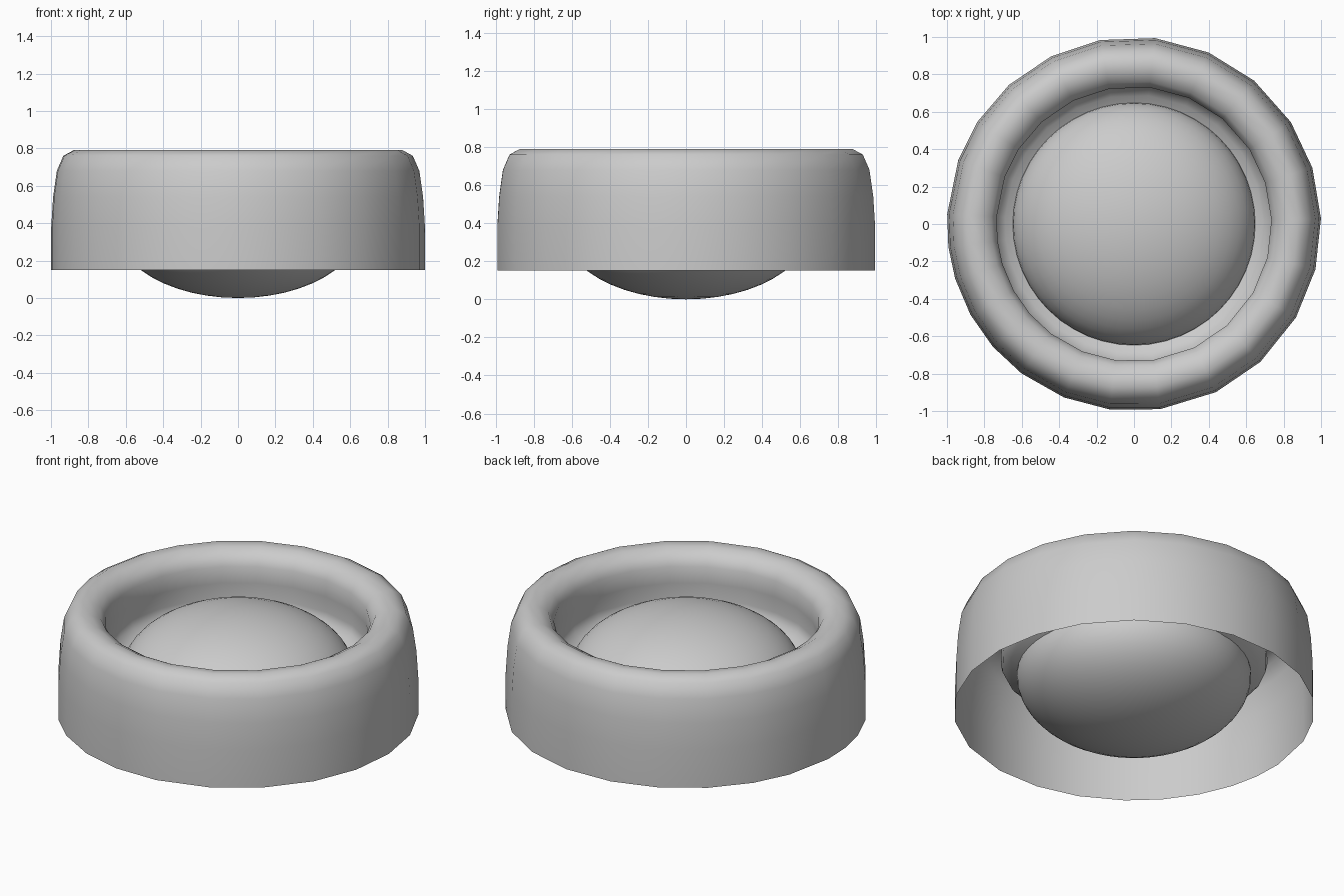
import bpy, bmesh, math

if "Cube" in bpy.data.objects:
    bpy.data.objects.remove(bpy.data.objects["Cube"])

# Slightly irregular, hand-cut spacing of the ring's sides (degrees)
ANGLES = [1.7, 17.5, 33, 50, 66.5, 83.5, 100.4, 116.3, 132, 147, 160, 177,
          187, 197, 209, 221, 233, 248, 262.5, 278, 296, 312.5, 330, 346]

# Ring section (radius, height): outer wall, rolled rim, inner wall, ledge under the dome
PROFILE = [(1.0, 0.15), (1.0, 0.38), (0.99, 0.54), (0.97, 0.68), (0.935, 0.76),
           (0.88, 0.79), (0.82, 0.785), (0.765, 0.755), (0.735, 0.70),
           (0.735, 0.60), (0.745, 0.50), (0.735, 0.45), (0.69, 0.41), (0.63, 0.38)]


def finish(bm, name):
    bmesh.ops.recalc_face_normals(bm, faces=bm.faces)
    mesh = bpy.data.meshes.new(name)
    bm.to_mesh(mesh)
    bm.free()
    for p in mesh.polygons:
        p.use_smooth = True
    ob = bpy.data.objects.new(name, mesh)
    bpy.context.collection.objects.link(ob)
    return ob


# Open-bottomed ring shell
bm = bmesh.new()
rows = [[bm.verts.new((r * math.cos(math.radians(a)), r * math.sin(math.radians(a)), z))
         for a in ANGLES] for r, z in PROFILE]
n = len(ANGLES)
for low, high in zip(rows, rows[1:]):
    for i in range(n):
        j = (i + 1) % n
        bm.faces.new((low[i], low[j], high[j], high[i]))
finish(bm, "ring_shell")

# Flattened ball resting in the ring
bm = bmesh.new()
bmesh.ops.create_uvsphere(bm, u_segments=48, v_segments=24, radius=1)
bmesh.ops.scale(bm, vec=(0.65, 0.65, 0.375), verts=bm.verts)
bmesh.ops.translate(bm, vec=(0, 0, 0.375), verts=bm.verts)
finish(bm, "flattened_ball")
